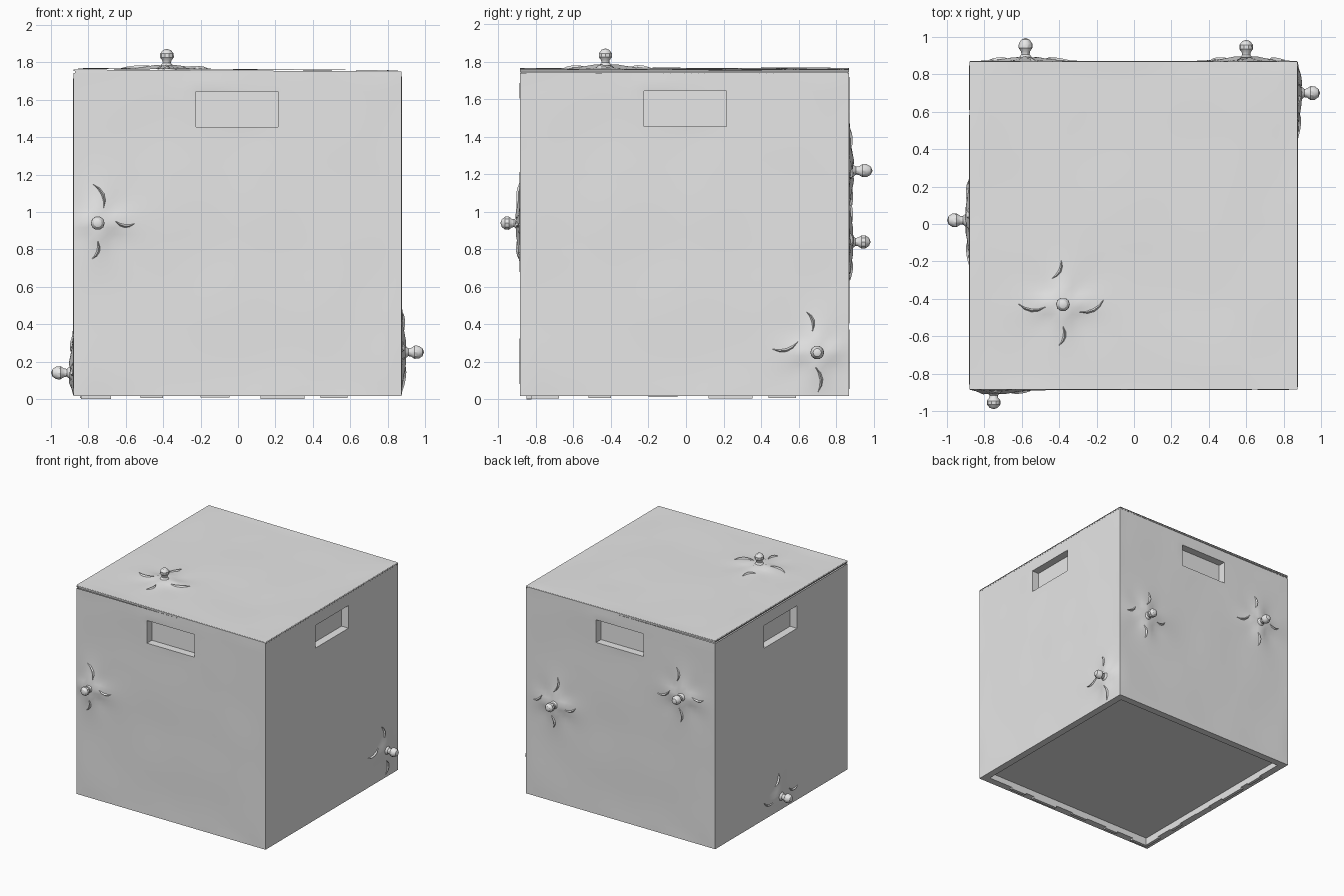
import bpy, bmesh, math, random
from mathutils import Vector, noise

if "Cube" in bpy.data.objects:
    bpy.data.objects.remove(bpy.data.objects["Cube"])

random.seed(4)
GREY = bpy.data.materials.new("plain_grey")
GREY.diffuse_color = (0.8, 0.8, 0.8, 1)
GREY.use_nodes = True
GREY.node_tree.nodes["Principled BSDF"].inputs["Base Color"].default_value = GREY.diffuse_color

X0, X1, Y0, Y1 = -0.88, 0.875, -0.885, 0.87
Z0, ZW, ZT = 0.017, 1.742, 1.762
HOLE = (-0.225, 0.215, 1.455, 1.645)
DEPTH = 0.065
X, Y, Z = Vector((1, 0, 0)), Vector((0, 1, 0)), Vector((0, 0, 1))


def finish(bm, name, smooth=True):
    me = bpy.data.meshes.new(name)
    bm.to_mesh(me)
    bm.free()
    me.materials.append(GREY)
    ob = bpy.data.objects.new(name, me)
    bpy.context.collection.objects.link(ob)
    if smooth:
        bpy.ops.object.select_all(action='DESELECT')
        ob.select_set(True)
        bpy.context.view_layer.objects.active = ob
        bpy.ops.object.shade_smooth_by_angle(angle=math.radians(32))
    return ob


def box(name, x0, x1, y0, y1, z0, z1):
    bm = bmesh.new()
    bmesh.ops.create_cube(bm, size=1)
    for v in bm.verts:
        v.co = Vector(((x0 + x1) / 2 + v.co.x * (x1 - x0),
                       (y0 + y1) / 2 + v.co.y * (y1 - y0),
                       (z0 + z1) / 2 + v.co.z * (z1 - z0)))
    return finish(bm, name, False)


def ticks(a, b, extra):
    t = [a + (b - a) * i / 48 for i in range(49)]
    t = [k for k in t if k in (t[0], t[-1]) or all(abs(k - e) > 0.012 for e in extra)]
    return sorted(t + list(extra))


class Side:
    """One panel: local u, v plane with outward normal n, and its knobs."""

    def __init__(s, name, u, v, n, off, rng, knobs, hole=None):
        s.name, s.u, s.v, s.n, s.off, s.rng = name, u, v, n, off, rng
        s.knobs, s.hole = knobs, hole

    def height(s, u, v):
        if s.hole:
            a, b, c, d = s.hole
            if a - 0.01 < u < b + 0.01 and c - 0.01 < v < d + 0.01:
                return 0
        a, b, c, d = s.rng
        fade = max(0, min(1, min(u - a, b - u, v - c, d - v) / 0.07))
        h = 0.004 * noise.noise(Vector((u * 2.5, v * 2.5, s.off * 7)))
        for ku, kv, _ in s.knobs:
            r, t = math.hypot(u - ku, v - kv), math.atan2(v - kv, u - ku)
            h += 0.022 * math.exp(-(r / 0.09) ** 2)
            h += 0.007 * math.exp(-(r / 0.2) ** 2) * (1 + math.cos(4 * t)) * min(1, r / 0.06)
        return h * fade

    def point(s, u, v, h=0.0):
        return s.u * u + s.v * v + s.n * (s.off + h)

    def panel(s):
        bm = bmesh.new()
        a, b, c, d = s.rng
        hu, hv = (s.hole[:2], s.hole[2:]) if s.hole else ((), ())
        us, vs = ticks(a, b, hu), ticks(c, d, hv)
        g = [[bm.verts.new(s.point(u, v, s.height(u, v))) for v in vs] for u in us]
        for i in range(len(us) - 1):
            for j in range(len(vs) - 1):
                mu, mv = (us[i] + us[i + 1]) / 2, (vs[j] + vs[j + 1]) / 2
                if s.hole and hu[0] < mu < hu[1] and hv[0] < mv < hv[1]:
                    continue
                bm.faces.new((g[i][j], g[i + 1][j], g[i + 1][j + 1], g[i][j + 1]))
        # recessed hand grip
        if s.hole:
            p = [(hu[0], hv[0]), (hu[1], hv[0]), (hu[1], hv[1]), (hu[0], hv[1])]
            o = [bm.verts.new(s.point(*q)) for q in p]
            n = [bm.verts.new(s.point(*q, -DEPTH)) for q in p]
            bm.faces.new(n)
            for k in range(4):
                m = (k + 1) % 4
                bm.faces.new((o[k], o[m], n[m], n[k]))
        return finish(bm, s.name)

    def make_knobs(s):
        # egg-shaped knob on a narrow neck, rising from a flared foot
        prof = [(0.06, -0.02), (0.04, 0.012), (0.022, 0.032), (0.024, 0.045),
                (0.037, 0.062), (0.036, 0.082), (0.022, 0.1)]
        for k, (ku, kv, tip) in enumerate(s.knobs):
            bm = bmesh.new()
            seg, rings = 10, []
            for r, h in prof:
                rings.append([bm.verts.new(s.point(ku + r * math.cos(math.tau * i / seg),
                              kv + r * math.sin(math.tau * i / seg), h * tip / 0.108))
                              for i in range(seg)])
            for A, B in zip(rings, rings[1:]):
                for i in range(seg):
                    j = (i + 1) % seg
                    bm.faces.new((A[i], A[j], B[j], B[i]))
            top = bm.verts.new(s.point(ku, kv, tip))
            for i in range(seg):
                bm.faces.new((rings[-1][i], rings[-1][(i + 1) % seg], top))
            finish(bm, f"{s.name}_knob_{k + 1}")

    def make_creases(s):
        # thin tapered ridges around each knob
        bm = bmesh.new()
        a, b, c, d = s.rng
        for ku, kv, _ in s.knobs:
            for k in range(4):
                t = k * math.pi / 2 + random.uniform(-0.2, 0.2)
                r = random.uniform(0.14, 0.18)
                cu, cv = ku + r * math.cos(t), kv + r * math.sin(t)
                if not (a + 0.09 < cu < b - 0.09 and c + 0.09 < cv < d - 0.09):
                    continue
                turn = math.pi / 2 + random.uniform(-0.5, 0.5) if k % 2 else random.uniform(-0.6, 0.6)
                half = random.uniform(0.05, 0.08)
                rows = []
                for i in range(5):
                    q = i / 2 - 1
                    ang = turn + 0.35 * q
                    u, v = cu + half * q * math.cos(ang), cv + half * q * math.sin(ang)
                    w, h = 0.003 + 0.008 * (1 - q * q), 0.002 + 0.01 * (1 - q * q)
                    base = s.height(u, v)
                    du, dv = -math.sin(turn) * w, math.cos(turn) * w
                    rows.append([bm.verts.new(s.point(u - du, v - dv, base - 0.004)),
                                 bm.verts.new(s.point(u, v, base + h)),
                                 bm.verts.new(s.point(u + du, v + dv, base - 0.004))])
                for A, B in zip(rows, rows[1:]):
                    for i in range(2):
                        bm.faces.new((A[i], B[i], B[i + 1], A[i + 1]))
        bmesh.ops.recalc_face_normals(bm, faces=bm.faces)
        finish(bm, s.name + "_creases", False)


# the four walls and the lid; knobs are (u, v, how far they stick out)
front = Side("front_wall", X, Z, -Y, -Y0, (X0, X1, Z0, ZW), [(-0.75, 0.94, 0.105)], HOLE)
right = Side("right_wall", Y, Z, X, X1, (Y0, Y1, Z0, ZW), [(0.70, 0.25, 0.12)], HOLE)
back = Side("back_wall", -X, Z, Y, Y1, (-X1, -X0, Z0, ZW),
            [(0.58, 1.22, 0.125), (-0.60, 0.84, 0.115)], HOLE)
left = Side("left_wall", -Y, Z, -X, -X0, (-Y1, -Y0, Z0, ZW), [(-0.02, 0.14, 0.12)], HOLE)
lid = Side("lid", X, Y, Z, ZT, (X0, X1, Y0, Y1), [(-0.38, -0.43, 0.108)])
for side in (front, right, back, left, lid):
    side.panel()
    side.make_knobs()
    side.make_creases()

# lid edge with a shallow groove below it
box("lid_edge", X0, X1, Y0, Y1, ZW + 0.006, ZT - 0.006)
box("lid_groove", X0 + 0.008, X1 - 0.008, Y0 + 0.008, Y1 - 0.008, ZW - 0.004, ZW + 0.007)

# bottom rim around a recessed floor
bm = bmesh.new()


def ring(inset, z):
    a, b, c, d = X0 + inset, X1 - inset, Y0 + inset, Y1 - inset
    return [bm.verts.new((x, y, z)) for x, y in ((a, c), (b, c), (b, d), (a, d))]


o, i, f = ring(0, Z0), ring(0.06, Z0), ring(0.06, Z0 + 0.05)
for k in range(4):
    m = (k + 1) % 4
    bm.faces.new((o[k], i[k], i[m], o[m]))
    bm.faces.new((i[k], f[k], f[m], i[m]))
bm.faces.new(f[::-1])
finish(bm, "bottom_rim_and_floor", False)

# loose ragged bits under the rim
for k in range(5):
    a = -0.84 + 0.32 * k
    b = a + random.uniform(0.1, 0.24)
    low = 0.004 * (k % 3)
    box(f"rim_scrap_front_{k + 1}", a, b, Y0 + 0.035, Y0 + 0.06, low, Z0 + 0.004)
    box(f"rim_scrap_left_{k + 1}", X0 + 0.035, X0 + 0.06, a, b, low + 0.004, Z0 + 0.004)

# the lid sits slightly tilted
for ob in bpy.data.objects:
    if ob.name.startswith("lid"):
        for v in ob.data.vertices:
            v.co.z -= 0.006 * v.co.x
